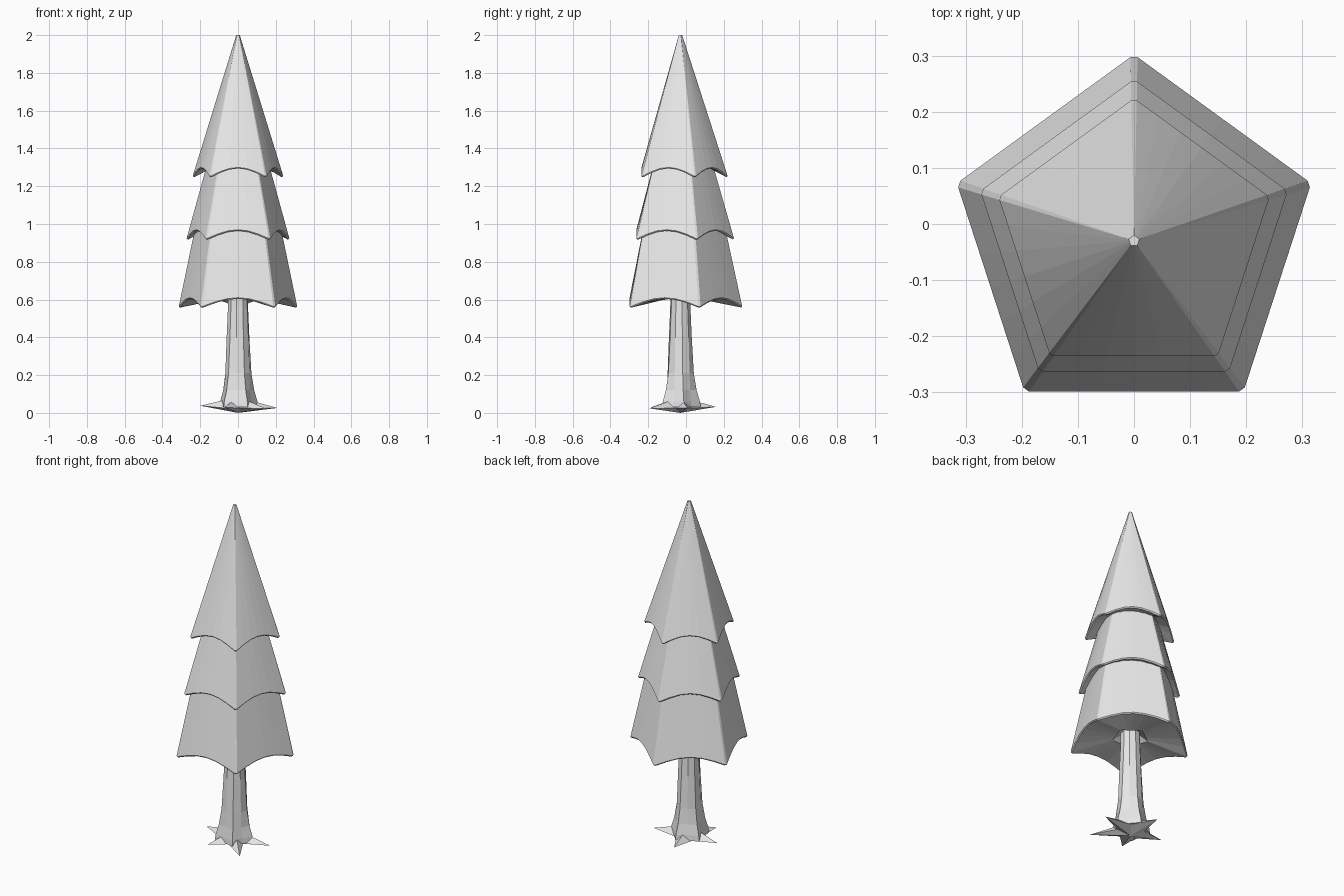
import bpy
import bmesh
from math import sin, cos, pi, radians
from mathutils import Vector

cube = bpy.data.objects.get("Cube")
if cube:
    bpy.data.objects.remove(cube, do_unlink=True)

AXIS_Y = -0.03   # the tree axis sits slightly forward of the centre

grey = bpy.data.materials.new("plain grey")
grey.use_nodes = True
grey.diffuse_color = (0.8, 0.8, 0.8, 1)
grey.node_tree.nodes["Principled BSDF"].inputs["Base Color"].default_value = (0.8, 0.8, 0.8, 1)


def finish(bm, name):
    bmesh.ops.recalc_face_normals(bm, faces=bm.faces)
    mesh = bpy.data.meshes.new(name)
    bm.to_mesh(mesh)
    bm.free()
    mesh.materials.append(grey)
    obj = bpy.data.objects.new(name, mesh)
    obj.location.y = AXIS_Y
    bpy.context.collection.objects.link(obj)
    return obj


def loft(name, rings):
    """Skin a list of equally long closed rings and cap both ends."""
    bm = bmesh.new()
    loops = [[bm.verts.new(p) for p in ring] for ring in rings]
    n = len(loops[0])
    for low, high in zip(loops, loops[1:]):
        for i in range(n):
            j = (i + 1) % n
            bm.faces.new((low[i], low[j], high[j], high[i]))
    bm.faces.new(loops[0])
    bm.faces.new(loops[-1])
    return finish(bm, name)


def pentagon(radius, z, rise=0.0):
    """Pentagon with clipped corners whose sides arch upwards by rise."""
    corners = [Vector((radius * cos(a), radius * sin(a), z))
               for a in (pi / 2 + k * 2 * pi / 5 for k in range(5))]
    points = []
    for k in range(5):
        a, b = corners[k], corners[(k + 1) % 5]
        for t in (0.02, 0.18, 0.34, 0.5, 0.66, 0.82, 0.98):
            p = a.lerp(b, t)
            p.z += rise * sin(pi * (t - 0.02) / 0.96)
            points.append(p)
    return points


# Three overlapping foliage tiers: name, rim radius, rim z, top radius, top z, hub radius, hub z
tiers = (
    ("lower_foliage", 0.332, 0.56, 0.225, 1.05, 0.10, 0.605),
    ("middle_foliage", 0.288, 0.92, 0.155, 1.38, 0.16, 0.99),
    ("upper_foliage", 0.254, 1.25, 0.010, 2.00, 0.12, 1.32),
)
for name, rim, rim_z, top, top_z, hub, hub_z in tiers:
    loft(name, [
        pentagon(hub * 0.5, hub_z + 0.03),
        pentagon(hub, hub_z),
        pentagon(rim - 0.006, rim_z - 0.002, 0.046),
        pentagon(rim, rim_z + 0.004, 0.046),
        pentagon(top, top_z),
    ])

# Trunk flaring and fluting towards the ground
SIDES = 10
trunk = []
for z, radius, flute in ((0.03, 0.095, 0.14), (0.06, 0.092, 0.14), (0.12, 0.079, 0.1),
                         (0.21, 0.070, 0.03), (0.4, 0.061, 0), (0.56, 0.054, 0), (0.66, 0.053, 0)):
    ring = []
    for i in range(SIDES):
        a = 2 * pi * i / SIDES + radians(10)
        r = radius * (1 + flute * (1 if i % 2 == 0 else -1))
        ring.append((r * cos(a), r * sin(a), z))
    trunk.append(ring)
loft("trunk", trunk)

# Star of pointed roots: heading in degrees, reach, tip height
roots = ((10, 0.21, 0.026), (100, 0.19, 0.032), (174, 0.20, 0.038),
         (245, 0.17, 0.03), (312, 0.22, 0.024))
bm = bmesh.new()
outline = []
for k, (heading, reach, tip_z) in enumerate(roots):
    following = roots[(k + 1) % len(roots)][0]
    gap = (following - heading) % 360
    for angle, r, z in ((heading, reach, tip_z), (heading + gap * 0.5, 0.075, 0.025)):
        a = radians(angle)
        outline.append(bm.verts.new((r * cos(a), r * sin(a), z)))
crown = bm.verts.new((0, 0, 0.085))
base = bm.verts.new((0, 0, 0))
for i, v in enumerate(outline):
    w = outline[(i + 1) % len(outline)]
    bm.faces.new((v, w, crown))
    bm.faces.new((w, v, base))
finish(bm, "roots")
